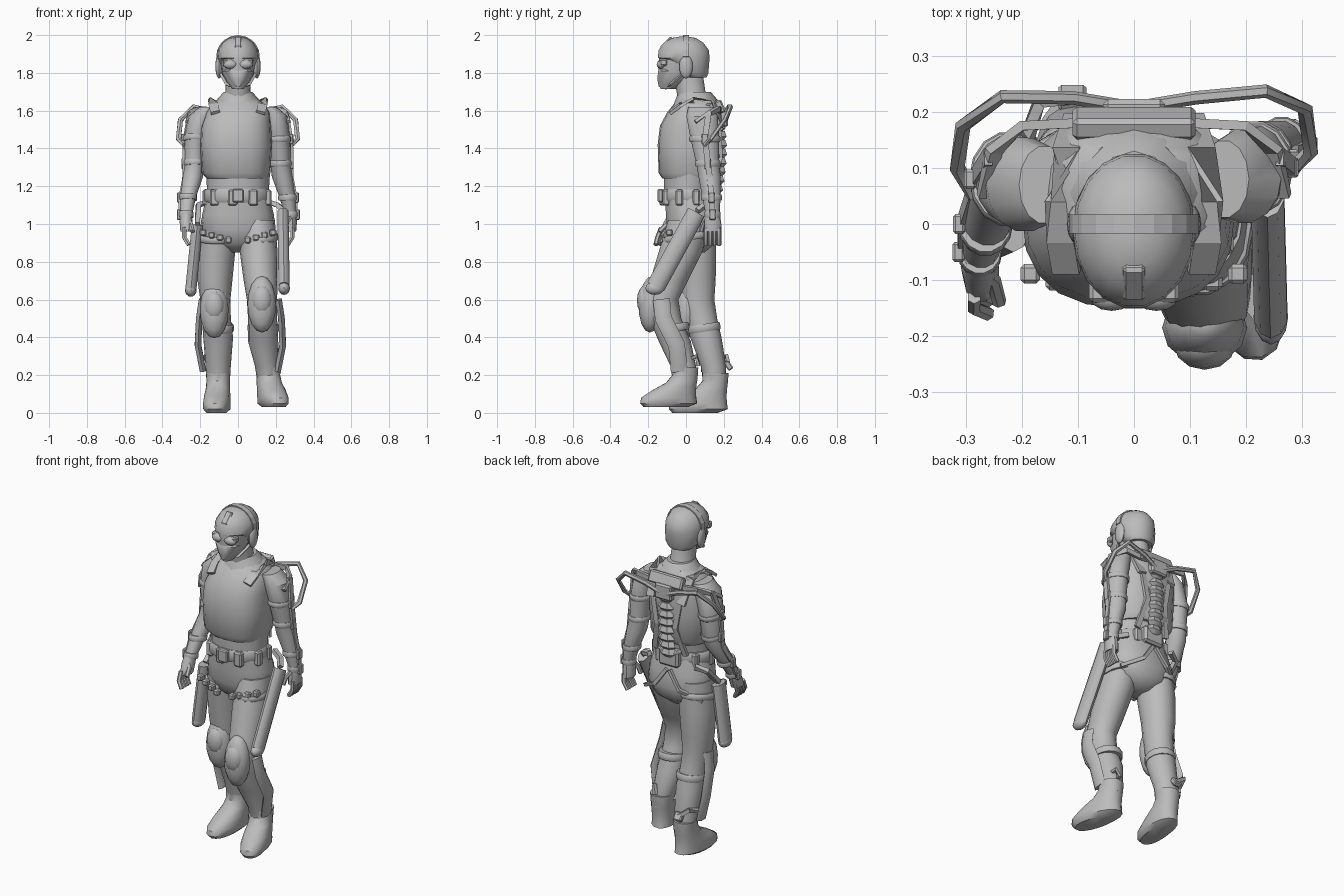
import bpy, bmesh, math
from mathutils import Vector, Matrix

start = bpy.data.objects.get("Cube")
if start:
    bpy.data.objects.remove(start)

grey = bpy.data.materials.new("plain_grey")
grey.use_nodes = True
grey.diffuse_color = (.5, .5, .5, 1)
grey.node_tree.nodes["Principled BSDF"].inputs["Base Color"].default_value = (.5, .5, .5, 1)


def finish(name, bm, smooth=True):
    """Turn a bmesh into a named, coloured and shaded object."""
    bmesh.ops.recalc_face_normals(bm, faces=bm.faces)
    mesh = bpy.data.meshes.new(name)
    bm.to_mesh(mesh)
    bm.free()
    mesh.materials.append(grey)
    obj = bpy.data.objects.new(name, mesh)
    bpy.context.collection.objects.link(obj)
    if smooth:
        bpy.ops.object.select_all(action='DESELECT')
        obj.select_set(True)
        bpy.context.view_layer.objects.active = obj
        bpy.ops.object.shade_smooth_by_angle(angle=math.radians(40))
    return obj


def skin(name, rings, smooth=True):
    """Join rings of points into a closed surface."""
    bm = bmesh.new()
    loops = [[bm.verts.new(point) for point in ring] for ring in rings]
    count = len(loops[0])
    for low, high in zip(loops, loops[1:]):
        for i in range(count):
            j = (i + 1) % count
            bm.faces.new((low[i], low[j], high[j], high[i]))
    bm.faces.new(loops[0])
    bm.faces.new(loops[-1])
    return finish(name, bm, smooth)


def loft(name, rows, sides=14, power=2):
    """Stack level rounded outlines: x, y, z, half width, half depth."""
    def squash(value):
        return math.copysign(abs(value) ** (2 / power), value)
    rings = []
    for x, y, z, wide, deep in rows:
        angles = [math.tau * i / sides for i in range(sides)]
        rings.append([(x + wide * squash(math.cos(a)), y + deep * squash(math.sin(a)), z)
                      for a in angles])
    return skin(name, rings)


def bar(name, path, wide, deep, sides=4):
    """Sweep a flat or round section along a path."""
    path = [Vector(point) for point in path]
    rings = []
    for i, point in enumerate(path):
        along = (path[min(i + 1, len(path) - 1)] - path[max(i - 1, 0)]).normalized()
        across = along.cross(Vector((0, -1, 0.01))).normalized()
        out = across.cross(along)
        angles = [math.tau * (k + .5) / sides for k in range(sides)]
        rings.append([point + across * wide * math.cos(a) + out * deep * math.sin(a)
                      for a in angles])
    return skin(name, rings, sides > 4)


def ball(name, centre, size, tilt=0):
    bm = bmesh.new()
    bmesh.ops.create_uvsphere(bm, u_segments=12, v_segments=8, radius=1)
    turn = Matrix.Rotation(tilt, 4, 'X')
    bm.transform(Matrix.Translation(centre) @ turn @ Matrix.Diagonal((*size, 1)))
    return finish(name, bm)


def box(name, centre, size, tilt=0):
    bm = bmesh.new()
    bmesh.ops.create_cube(bm, size=1)
    turn = Matrix.Rotation(tilt, 4, 'X')
    bm.transform(Matrix.Translation(centre) @ turn @ Matrix.Diagonal((*size, 1)))
    bmesh.ops.bevel(bm, geom=bm.edges[:], offset=min(size) * .2, segments=1, affect='EDGES')
    return finish(name, bm, False)


def strap(name, centre, wide, deep, height, tilt=0):
    """A band around a limb."""
    band = loft(name, [(0, 0, -height, wide * .95, deep * .95), (0, 0, -height * .6, wide, deep),
                       (0, 0, height * .6, wide, deep), (0, 0, height, wide * .95, deep * .95)])
    band.data.transform(Matrix.Translation(centre) @ Matrix.Rotation(tilt, 4, 'X'))
    return band


# Head, neck and helmet
loft("neck", [(0, .05, 1.62, .085, .085), (0, .03, 1.68, .068, .078), (0, .01, 1.8, .062, .08)])
loft("face", [(0, -.095, 1.715, .03, .04), (0, -.07, 1.75, .06, .075),
              (0, -.045, 1.8, .085, .105), (0, -.03, 1.9, .09, .115)])
loft("helmet", [(0, .05, 1.775, .07, .06), (0, .03, 1.8, .095, .09), (0, .01, 1.86, .105, .115),
                (0, -.012, 1.88, .11, .139), (0, -.012, 1.92, .106, .135), (0, -.012, 1.96, .083, .105),
                (0, -.012, 1.985, .047, .065), (0, -.012, 1.992, .01, .02)], 18)
loft("face_mask", [(0, -.115, 1.725, .02, .03), (0, -.1, 1.76, .05, .053),
                   (0, -.09, 1.81, .077, .062), (0, -.08, 1.825, .07, .06)], 10)
bar("helmet_band", [(.112 * math.cos(a), 0, 1.885 + .111 * math.sin(a))
                    for a in [math.pi * i / 10 for i in range(11)]], .005, .024)
box("helmet_mount", (0, -.1, 1.955), (.04, .03, .08), -.8)
box("goggle_strap", (0, -.12, 1.855), (.16, .04, .035))
for side, label in ((-1, "right"), (1, "left")):
    ball(label + "_goggle", (side * .04, -.132, 1.845), (.038, .023, .024))
    ball(label + "_earphone", (side * .1, .0, 1.835), (.02, .036, .065))
    bar(label + "_chin_strap", [(side * .095, -.01, 1.8), (side * .06, -.08, 1.74), (0, -.11, 1.72)], .01, .008)

# Torso with padded vest and collar
loft("waist", [(0, .01, 1.12, .165, .125), (0, .01, 1.2, .165, .13), (0, .02, 1.28, .17, .14)])
loft("vest", [(-.005, .02, 1.24, .16, .145), (-.01, .02, 1.27, .182, .165), (-.01, .02, 1.42, .19, .17),
              (-.01, .03, 1.52, .185, .168), (0, .045, 1.59, .17, .145),
              (0, .055, 1.635, .145, .12), (0, .06, 1.67, .09, .09)], 20, 2.5)
loft("collar", [(0, .055, 1.62, .14, .125), (0, .055, 1.66, .11, .11), (0, .045, 1.7, .075, .085)], 12)
for side, label in ((-1, "right"), (1, "left")):
    bar(label + "_shoulder_strap", [(side * .12, -.085, 1.59), (side * .13, -.03, 1.63), (side * .135, .04, 1.65),
                                    (side * .12, .13, 1.64), (side * .1, .19, 1.5)], .035, .012)
    bar(label + "_back_strap", [(side * .09, .18, 1.52), (side * .06, .185, 1.35), (side * .1, .145, 1.18)], .022, .012)

# Back frame and chain of spine plates
for i in range(9):
    z = 1.18 + i * .047
    lean = .16 + .022 * math.sin(math.pi * i / 9)
    loft("spine_plate", [(0, lean, z - .022, .03, .018), (0, lean + .01, z, .052, .03),
                         (0, lean, z + .03, .036, .03)], 6)
box("back_hub", (0, .2, 1.56), (.11, .045, .09))
box("upper_back_plate", (0, .18, 1.62), (.22, .04, .07), .4)

# Hips, belt and pouches
loft("pelvis", [(0, .04, .85, .05, .06), (0, .04, .9, .15, .12), (0, .035, .97, .198, .138),
                (0, .03, 1.05, .19, .138), (0, .015, 1.15, .166, .128)], 18, 2.3)
strap("belt", (-.005, .01, 1.15), .178, .14, .035)
for i in range(9):
    a = math.tau * (i + .5) / 9
    box("belt_pouch", (.162 * math.cos(a), .01 + .132 * math.sin(a), 1.14), (.05, .04, .085))
box("buckle", (0, -.135, 1.15), (.06, .03, .07))
box("rear_pack", (0, .145, 1.15), (.13, .06, .1))

# Arms: shoulder, elbow and wrist differ because of the walking pose
arms = {
    "right": [(-.16, .07, 1.62, .045, .07), (-.195, .07, 1.57, .068, .085), (-.225, .08, 1.45, .062, .078),
              (-.23, .08, 1.32, .054, .062), (-.24, .065, 1.25, .055, .06), (-.265, .0, 1.14, .042, .05),
              (-.275, -.05, 1.05, .033, .037)],
    "left": [(.16, .08, 1.62, .045, .07), (.195, .085, 1.57, .068, .085), (.215, .1, 1.45, .062, .078),
             (.225, .115, 1.32, .054, .062), (.235, .125, 1.25, .056, .06), (.263, .135, 1.14, .043, .05),
             (.278, .14, 1.05, .033, .037)]}
for label, rows in arms.items():
    side = 1 if label == "left" else -1
    swing = 0 if side > 0 else -1
    loft(label + "_arm", rows)
    for i, part in ((2, "upper_arm"), (3, "elbow"), (5, "forearm"), (6, "wrist")):
        x, y, z, wide, deep = rows[i]
        strap(f"{label}_{part}_strap", (x, y, z), wide + .007, deep + .007, .015, .2 * swing)
        box(f"{label}_{part}_joint", (x + side * (wide + .005), y, z), (.022, .035, .055))
    # Hand with curled fingers
    x, y, z = rows[-1][:3]
    loft(label + "_palm", [(x, y, z + .02, .03, .035), (x, y + swing * .025, z - .04, .034, .045),
                           (x - side * .002, y + swing * .045, z - .09, .032, .045)], 10)
    for i in range(4):
        root = Vector((x + side * .01, y + swing * .045 - .035 + i * .023, z - .07))
        bar(label + "_finger", [root, root + Vector((0, swing * .02, -.05)),
                                root + Vector((-side * .025, swing * .03, -.09))], .013, .013, 6)
    bar(label + "_thumb", [(x, y - .03, z - .01), (x - side * .025, y - .05, z - .05),
                           (x - side * .035, y - .06 + swing * .03, z - .09)], .013, .013, 6)
    # Arched support arm running from the back hub down the limb
    upper, elbow, fore = rows[2], rows[4], rows[5]
    sag = .03 if side < 0 else 0
    bar(label + "_support_arch", [(side * .02, .21, 1.55), (side * .11, .225, 1.59),
                                  (side * .235, .237 - sag / 3, 1.62), (side * .305, .205 - sag, 1.55),
                                  (side * .315, .13 - sag, 1.45), (side * .285, upper[1] - sag, 1.42)], .015, .012, 6)
    bar(label + "_upper_arm_brace", [(side * .26, .12, 1.59), (side * .285, upper[1], 1.45),
                                     (side * .287, elbow[1], elbow[2])], .01, .022)
    bar(label + "_forearm_brace", [(side * .287, elbow[1], elbow[2]), (side * .308, fore[1], fore[2]),
                                   (side * .308, rows[6][1], 1.03)], .009, .02)
    bar(label + "_shoulder_brace", [(side * .1, .18, 1.6), (side * .2, .175, 1.61), (side * .25, .13, 1.59),
                                    (side * .265, .05, 1.54)], .02, .012)

# Legs: the left one steps forward
legs = {
    "right": [(-.105, .04, 1.02, .09, .115), (-.115, .05, .85, .1, .11), (-.122, .06, .7, .092, .097),
              (-.12, .06, .6, .08, .09), (-.112, .08, .5, .074, .085), (-.105, .105, .4, .079, .083),
              (-.105, .145, .25, .067, .067), (-.105, .155, .14, .06, .06)],
    "left": [(.105, .02, 1.02, .09, .115), (.11, -.03, .85, .1, .115), (.12, -.09, .7, .09, .1),
             (.127, -.13, .6, .08, .09), (.13, -.11, .5, .077, .085), (.133, -.06, .38, .08, .085),
             (.152, -.015, .25, .063, .068), (.16, -.005, .17, .058, .065)]}
for label, rows in legs.items():
    side = 1 if label == "left" else -1
    front = side > 0
    loft(label + "_leg", rows, 16)
    knee, calf, ankle = rows[3], rows[5], rows[-1]
    # Knee pad with its straps
    pad_height = .575 if front else .545
    ball(label + "_knee_pad", (side * .126, knee[1] - .055, pad_height), (.076, .065, .15), -.05)
    ball(label + "_knee_cap", (side * .126, knee[1] - .085, pad_height + .02), (.055, .045, .08))
    strap(label + "_shin_strap", (calf[0], calf[1] - .01, .45), .083, .09, .02, .15)
    strap(label + "_thigh_strap", (rows[1][0], .0 if front else .04, .93), .104, .13, .018, .15)
    for i in range(4):
        box(label + "_strap_clip", (side * (.05 + i * .045), -.125 + i * .012, .915 + i * .013), (.035, .035, .035))
    # Padded canister hung beside the leg
    top, end = ((.238, .06, 1.07), (.244, -.165, .66)) if front else ((-.215, .0, 1.0), (-.25, -.015, .65))
    middle = [Vector(top).lerp(Vector(end), t) for t in (.02, .98)]
    bar(label + "_thigh_canister", middle, .031, .05, 10)
    ball(label + "_canister_foot", end, (.031, .05, .035))
    bar(label + "_hip_link", [(side * .15, .13, 1.12), (side * .21, .1, 1.1), top], .018, .018)
    bar(label + "_seat_sling", [(side * .01, .17, 1.08), (side * .08, .18, .98), (side * .19, .115, .92)], .014, .012)
    # Lower leg brace, bowed further out on the leading leg
    bow = .025 if front else 0
    bar(label + "_shin_brace", [(side * (.19 + bow), knee[1] + .0, .6), (side * (.205 + bow), knee[1] + .01, .5),
                                (side * (.212 + bow), calf[1] + .01, .36),
                                (side * (.185 + bow), ankle[1] - .03, .22)], .02, .045, 6)
    bar(label + "_ankle_link", [(side * .2, ankle[1] - .03, .27), (side * .17, ankle[1] + .06, .3),
                                (ankle[0], ankle[1] + .07, .25)], .015, .015)
    # Boot, turned outward to follow the stride
    boot = loft(label + "_boot", [(0, -.108, .0, .053, .12), (0, -.09, .02, .072, .157), (0, -.09, .05, .073, .152),
                                  (0, -.06, .09, .07, .12), (0, -.02, .13, .064, .083),
                                  (0, 0, .17, .062, .068), (0, 0, .21, .065, .07)], 16, 2.2)
    lift, turn = (.03, .28) if front else (0, -.08)
    boot.data.transform(Matrix.Translation((ankle[0], ankle[1], lift)) @ Matrix.Rotation(turn, 4, 'Z'))
box("right_heel_spur", (-.11, .225, .25), (.05, .03, .05), .6)
